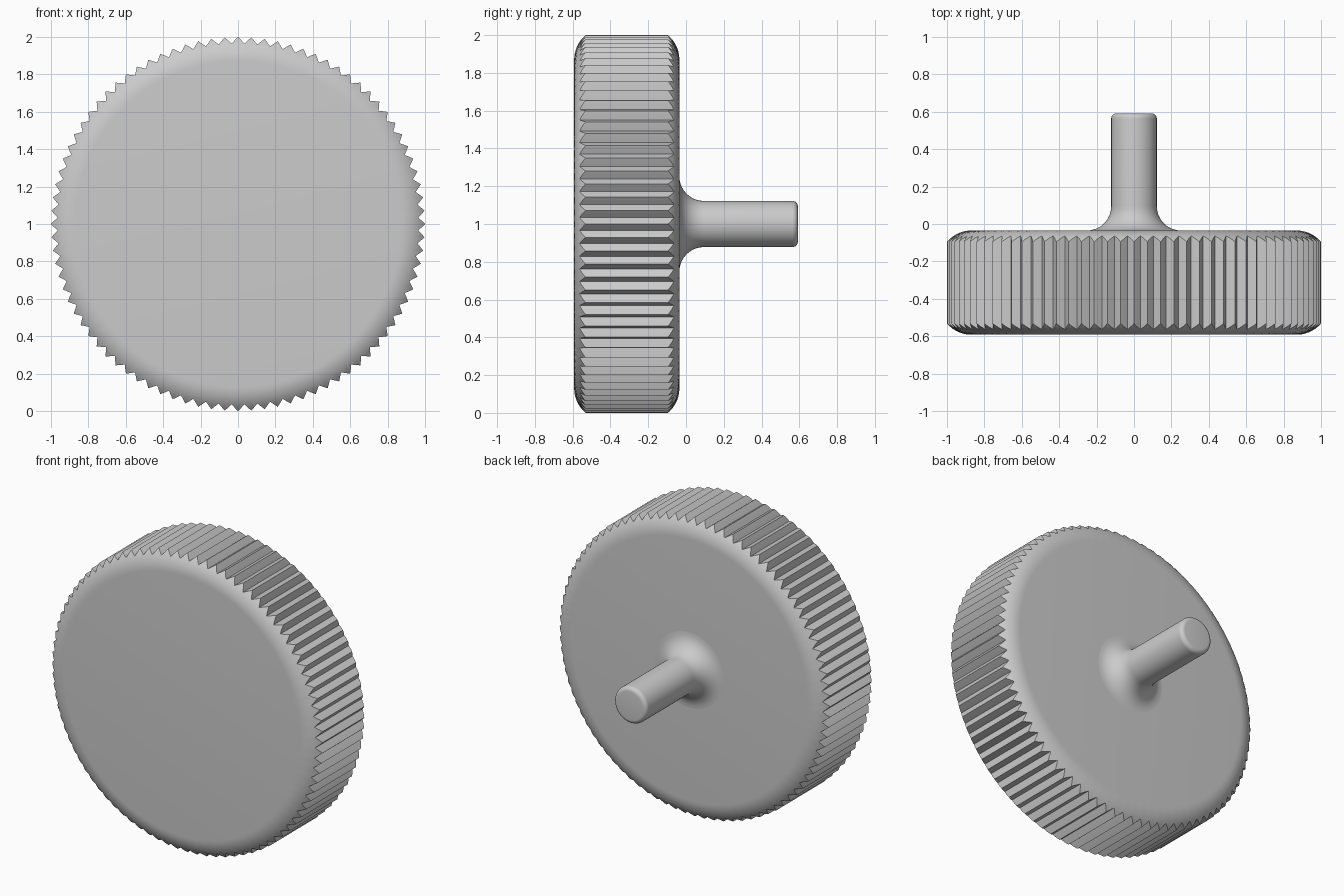
import bpy, bmesh
from math import sin, cos, pi, sqrt

if "Cube" in bpy.data.objects:
    bpy.data.objects.remove(bpy.data.objects["Cube"])

grey = bpy.data.materials.new("plain grey")
grey.use_nodes = True
GREY = (0.6, 0.6, 0.6, 1)
grey.diffuse_color = GREY
grey.node_tree.nodes["Principled BSDF"].inputs["Base Color"].default_value = GREY

AXIS_Z = 1.0
FRONT, BACK, TIP = -0.592, -0.035, 0.592


def lathe(name, count, profile):
    """Skin the (radius, y) profiles around the y axis; profile takes the column number."""
    bm = bmesh.new()
    columns = []
    for i in range(count):
        a = 2 * pi * i / count
        columns.append([bm.verts.new((r * sin(a), y, AXIS_Z + r * cos(a)))
                        for r, y in profile(i)])
    for i in range(count):
        p, q = columns[i], columns[(i + 1) % count]
        for k in range(len(p) - 1):
            bm.faces.new((p[k], p[k + 1], q[k + 1], q[k]))
    for end in (0, -1):
        bm.faces.new([c[end] for c in columns])
    bmesh.ops.recalc_face_normals(bm, faces=bm.faces)
    mesh = bpy.data.meshes.new(name)
    bm.to_mesh(mesh)
    bm.free()
    mesh.materials.append(grey)
    obj = bpy.data.objects.new(name, mesh)
    bpy.context.collection.objects.link(obj)
    bpy.ops.object.select_all(action='DESELECT')
    obj.select_set(True)
    bpy.context.view_layer.objects.active = obj
    bpy.ops.object.shade_smooth_by_angle(angle=pi / 6)


# Knurled wheel: V grooves running out into rounded rims
TEETH, STEPS = 88, 8
VALLEY, FLAT, ROUND = 0.965, 0.87, 0.17


def wheel_profile(i):
    t = abs((i % STEPS) / STEPS * 2 - 1)
    outer = VALLEY + (1 - VALLEY) * t
    rim = []
    for k in range(7):
        r = FLAT + (outer - FLAT) * k / 6
        rim.append((r, ROUND - sqrt(ROUND ** 2 - (r - FLAT) ** 2)))
    return ([(r, FRONT + d) for r, d in rim]
            + [(r, BACK - d) for r, d in reversed(rim)])


lathe("knurled_wheel", TEETH * STEPS, wheel_profile)

# Stem: flared foot, straight shaft, rounded tip
STEM, FLARE, EDGE = 0.122, 0.13, 0.028
foot = [(STEM + FLARE * (1 - sin(a)), BACK + FLARE * (1 - cos(a)))
        for a in (k * pi / 20 for k in range(11))]
tip = [(STEM - EDGE * (1 - cos(a)), TIP - EDGE * (1 - sin(a)))
       for a in (k * pi / 12 for k in range(7))]
lathe("stem", 64, lambda i: foot + tip)
